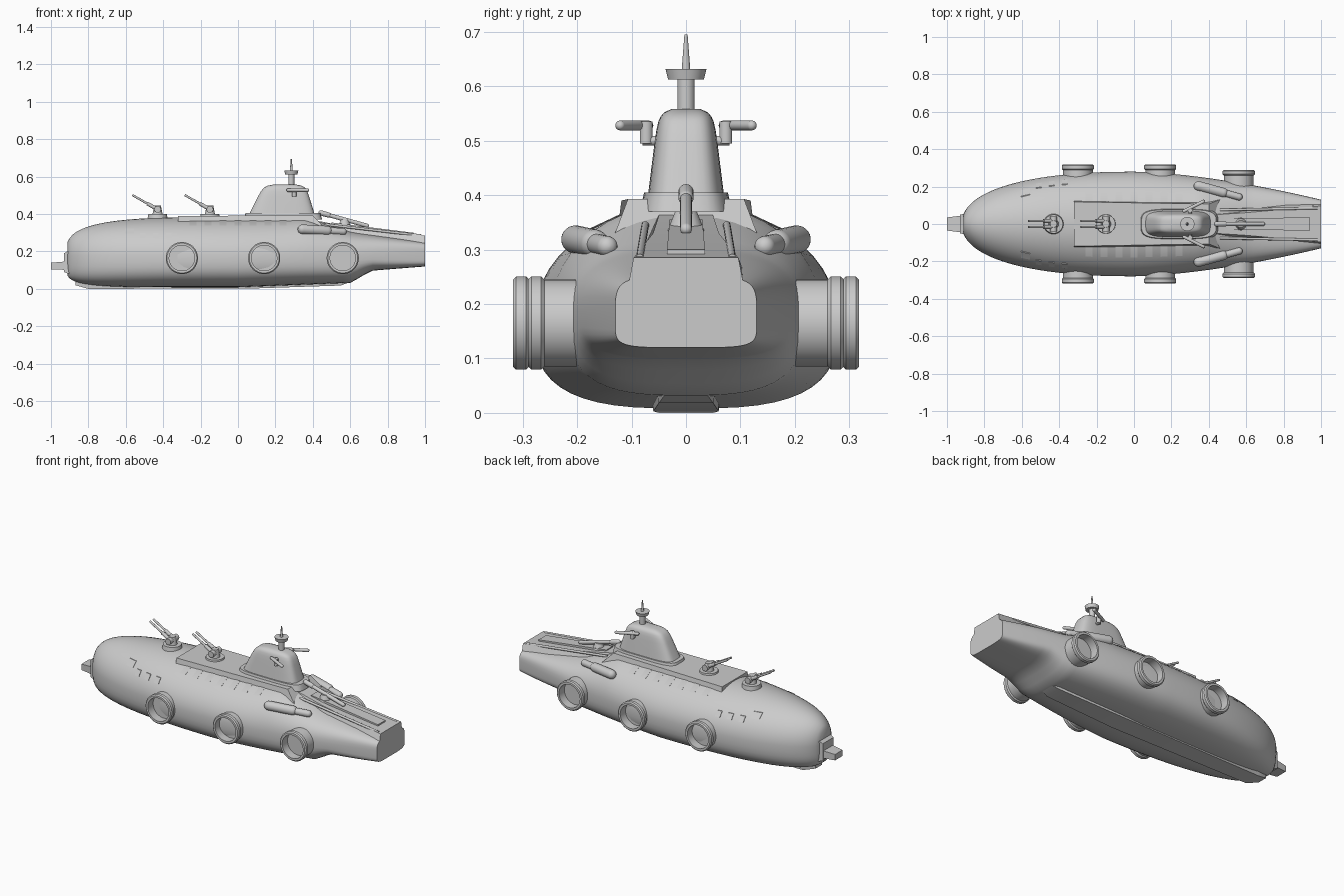
import bpy, bmesh, math
from mathutils import Vector

default_cube = bpy.data.objects.get("Cube")
if default_cube:
    bpy.data.objects.remove(default_cube, do_unlink=True)

hull_grey = bpy.data.materials.new("hull grey")
hull_grey.use_nodes = True
hull_grey.diffuse_color = (0.6, 0.6, 0.6, 1)
hull_grey.node_tree.nodes["Principled BSDF"].inputs["Base Color"].default_value = (0.6, 0.6, 0.6, 1)


def mix(start, end, factor):
    return start + (end - start) * factor


def loft(name, rings):
    """Skin a list of equal-sized closed rings and cap both ends."""
    bm = bmesh.new()
    loops = [[bm.verts.new(point) for point in ring] for ring in rings]
    count = len(loops[0])
    for first, second in zip(loops, loops[1:]):
        for i in range(count):
            j = (i + 1) % count
            bm.faces.new((first[i], first[j], second[j], second[i]))
    bm.faces.new(loops[0])
    bm.faces.new(loops[-1])
    bmesh.ops.recalc_face_normals(bm, faces=bm.faces)
    mesh = bpy.data.meshes.new(name)
    bm.to_mesh(mesh)
    bm.free()
    mesh.materials.append(hull_grey)
    part = bpy.data.objects.new(name, mesh)
    bpy.context.collection.objects.link(part)
    bpy.ops.object.select_all(action='DESELECT')
    part.select_set(True)
    bpy.context.view_layer.objects.active = part
    bpy.ops.object.shade_smooth_by_angle(angle=math.radians(35))


def signed_power(value, power):
    return math.copysign(abs(value) ** power, value)


def oval(squareness, count=40):
    """Points of a unit superellipse, from round to boxy."""
    angles = [math.tau * (i + 0.5) / count for i in range(count)]
    return [(signed_power(math.cos(angle), 2 / squareness),
             signed_power(math.sin(angle), 2 / squareness)) for angle in angles]


def lathe(name, profile, base, axis, segments=24):
    """Revolve (radius, height) points around an axis."""
    turn = Vector(axis).to_track_quat('Z', 'Y')
    circle = oval(2, segments)
    loft(name, [[Vector(base) + turn @ Vector((radius * u, radius * v, height))
                 for u, v in circle] for radius, height in profile])


def rod(name, start, end, radius, tip_radius=None):
    axis = Vector(end) - Vector(start)
    lathe(name, [(radius, 0), (tip_radius or radius, axis.length)], start, axis)


def capsule(name, start, end, radius):
    axis = Vector(end) - Vector(start)
    arc = [math.radians(angle) for angle in range(5, 91, 17)]
    near = [(radius * math.sin(a), radius * (1 - math.cos(a))) for a in arc]
    far = [(r, axis.length - h) for r, h in reversed(near)]
    lathe(name, near + far, start, axis)


def beam(name, *sections):
    """Lengthwise block; each section is x, half width, bottom, top, top taper."""
    loft(name, [[(x, -width, low), (x, width, low), (x, width * taper, high), (x, -width * taper, high)]
                for x, width, low, high, taper in sections])


# Hull: a rounded bow and a straight tapering stern, joined amidships
BOW = -0.92
BEAM = 0.28
DECK = 0.385
MIDDLE = 0.17


def bow_curve(x, fullness):
    return (1 - (x / BOW) ** fullness) ** (1 / fullness)


def hull_shape(x):
    """Half width, bottom, top and upper squareness of the hull at x."""
    if x < 0:
        width = BEAM * bow_curve(x, 2.3)
        bottom = mix(MIDDLE, 0.008, bow_curve(x, 6))
        top = mix(MIDDLE, DECK, bow_curve(x, 3.5))
        return width, bottom, top, 2
    width = mix(BEAM, 0.13, x ** 1.6)
    bottom = max(0.008 + 0.04 * x, min(0.6 * x - 0.33, 0.04 + 0.08 * x))
    top = min(DECK, max(0.5 - 0.32 * x, 0.39 - 0.14 * x))
    return width, bottom, top, mix(2, 5, x ** 3)


def hull_ring(x):
    """Domed above the middle, flatter and squarer below it."""
    width, bottom, top, squareness = hull_shape(x)
    upper = [(x, width * u, mix(MIDDLE, top, v)) for u, v in oval(squareness, 48) if v > 0]
    lower = [(x, width * u, mix(MIDDLE, bottom, -v)) for u, v in oval(max(3, squareness), 48) if v < 0]
    return upper + lower


def hull_side(x, z):
    width, bottom, top, squareness = hull_shape(x)
    rise = (z - MIDDLE) / (top - MIDDLE)
    return width * (1 - rise ** squareness) ** (1 / squareness)


bow_stations = [BOW * math.sin(math.radians(angle)) for angle in range(82, 0, -4)]
stern_stations = [i / 25 for i in range(26)]
loft("hull", [hull_ring(x) for x in bow_stations + stern_stations])

# Keel, bow snout and decks
beam("keel", (-0.87, 0.03, 0.02, 0.05, 1), (-0.8, 0.05, 0, 0.05, 1.1),
     (0.1, 0.06, 0.003, 0.05, 1.1), (0.55, 0.05, 0.018, 0.07, 1.2), (0.62, 0.03, 0.045, 0.075, 1.2))
beam("bow_snout", (-1, 0.035, 0.105, 0.14, 1), (-0.88, 0.05, 0.1, 0.15, 1))
beam("bow_collar", (-0.93, 0.05, 0.09, 0.19, 1), (-0.88, 0.06, 0.07, 0.22, 1))
beam("main_deck", (-0.32, 0.125, 0.34, 0.39, 0.95), (0.4, 0.13, 0.3, 0.393, 0.82),
     (0.46, 0.145, 0.29, 0.33, 0.9))
beam("aft_deck", (0.42, 0.07, 0.28, 0.365, 0.7), (0.6, 0.11, 0.25, 0.33, 0.55),
     (1, 0.107, 0.23, 0.285, 0.9))
beam("aft_runway", (0.5, 0.03, 0.3, 0.355, 1), (0.94, 0.035, 0.28, 0.3, 1))


# Conning tower with a rounded crown
def tower_ring(centre, length, width, z):
    return [(centre + u * length, v * width, z) for u, v in oval(4)]


def crowned_ring(height):
    shrink = (1 - height ** 12) ** 0.3
    return tower_ring(mix(0.235, 0.25, height), mix(0.175, 0.11, height) * shrink,
                      mix(0.07, 0.05, height) * shrink, mix(0.4, 0.56, height))


loft("tower_base", [tower_ring(0.24, 0.21, 0.085, 0.37), tower_ring(0.24, 0.2, 0.077, 0.405)])
loft("tower", [crowned_ring(height) for height in (0, 0.3, 0.6, 0.75, 0.85, 0.9, 0.95, 0.99)])


def on_mast(z):
    return (0.285, 0, z)


rod("mast", on_mast(0.55), on_mast(0.62), 0.016)
rod("lookout_dish", on_mast(0.612), on_mast(0.632), 0.033, 0.038)
rod("antenna", on_mast(0.63), on_mast(0.695), 0.008, 0.003)


# Twin-barrelled deck guns, raised toward the bow
def deck_gun(name, x):
    reach = 0.135
    pivot = DECK + 0.04
    rod(name + "_base", (x, 0, DECK - 0.02), (x, 0, DECK + 0.015), 0.056, 0.05)
    rod(name + "_turret", (x, 0, DECK), (x, 0, pivot + 0.02), 0.03, 0.018)
    rod(name + "_trunnion", (x, -0.04, pivot), (x, 0.04, pivot), 0.018)
    for y in (-0.016, 0.016):
        breech = Vector((x, y, pivot))
        muzzle = Vector((x - reach, y, DECK + 0.117))
        rod(name + "_barrel", breech, muzzle, 0.006)
        rod(name + "_sleeve", breech, breech.lerp(muzzle, 0.4), 0.01)


deck_gun("bow_gun", -0.43)
deck_gun("mid_gun", -0.15)

# Aft gun over the stern deck
aft_muzzle = Vector((0.43, 0, 0.41))
aft_breech = Vector((0.7, 0, 0.335))
capsule("aft_gun_barrel", aft_muzzle, aft_breech, 0.011)
capsule("aft_gun_muzzle", aft_muzzle, aft_muzzle.lerp(aft_breech, 0.25), 0.014)
rod("aft_gun_mount", (0.57, 0, 0.32), (0.57, 0, 0.37), 0.04, 0.02)


def thruster(name, side, x, inner, outer):
    """Short drum with a raised rim and a hollow mouth."""
    radius = 0.08
    lip = 0.006
    depth = outer - inner
    profile = [(radius, 0), (radius, depth - 5 * lip), (radius + lip, depth - 4 * lip),
               (radius + lip, depth - lip), (radius, depth), (radius - 2 * lip, depth),
               (radius - 2 * lip, depth - 0.05), (lip, depth - 0.05)]
    lathe(name, profile, (x, side * inner, 0.165), (0, side, 0), 40)


def window(name, side, x, z, width):
    """Thin plate that follows the hull side."""
    corners = [(x + u * width / 2, z + v * 0.014) for u, v in ((-1, -1), (1, -1), (1, 1), (-1, 1))]
    loft(name, [[(px, side * (hull_side(px, pz) + offset), pz) for px, pz in corners]
                for offset in (-0.003, 0.004)])


for label, side in (("right", -1), ("left", 1)):
    # Side thrusters
    thruster(label + "_front_thruster", side, -0.3, 0.2, 0.318)
    thruster(label + "_middle_thruster", side, 0.14, 0.2, 0.318)
    thruster(label + "_rear_thruster", side, 0.56, 0.15, 0.29)

    # Slanted pods beside the aft deck
    pod_nose = Vector((0.32, side * 0.21, 0.32))
    pod_tail = Vector((0.58, side * 0.14, 0.305))
    capsule(label + "_pod", pod_nose, pod_nose.lerp(pod_tail, 0.7), 0.026)
    capsule(label + "_pod_tail", pod_nose.lerp(pod_tail, 0.5), pod_tail, 0.019)
    rod(label + "_pod_arm", (0.44, side * 0.09, 0.29), pod_nose.lerp(pod_tail, 0.5), 0.015)

    # Tower side guns
    rod(label + "_tower_bracket", (0.3, side * 0.03, 0.5), (0.3, side * 0.08, 0.5), 0.009)
    rod(label + "_tower_pivot", (0.3, side * 0.073, 0.495), (0.3, side * 0.073, 0.535), 0.012)
    capsule(label + "_tower_gun", (0.26, side * 0.065, 0.528), (0.38, side * 0.125, 0.528), 0.009)

    # Rail along the aft deck
    rod(label + "_aft_rail", (0.46, side * 0.075, 0.345), (0.98, side * 0.085, 0.285), 0.007)

    # Window rows: one low at the bow, one high amidships
    window(label + "_bow_wide_window", side, -0.58, 0.31, 0.05)
    for i in range(3):
        window(label + "_bow_window", side, -0.51 + 0.07 * i, 0.285, 0.03)
    for i in range(7):
        window(label + "_deck_window", side, -0.24 + 0.08 * i, 0.352, 0.036)
